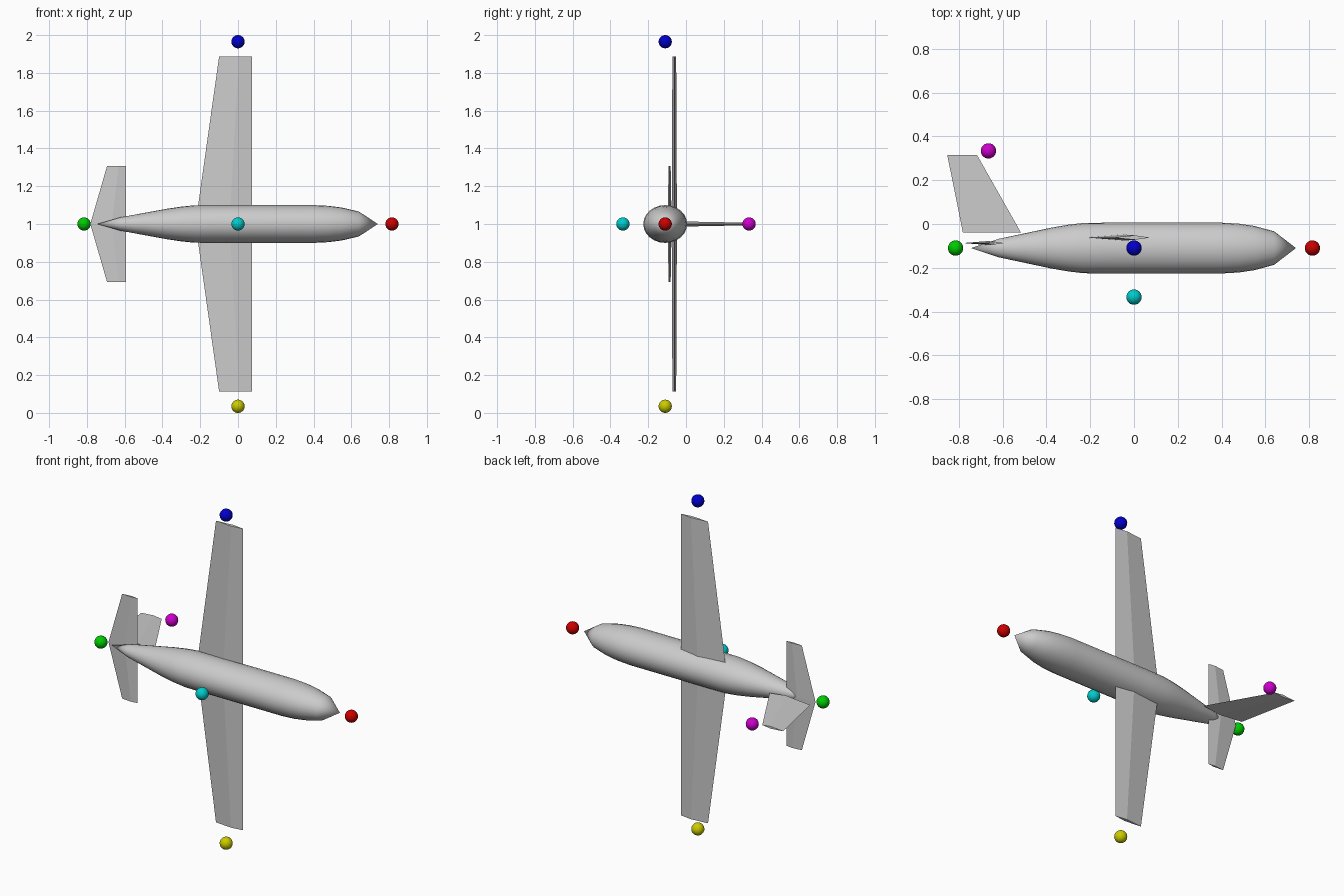
import bpy, bmesh, math
from mathutils import Vector

old = bpy.data.objects.get("Cube")
if old:
    bpy.data.objects.remove(old, do_unlink=True)

AXIS_Y, AXIS_Z = -0.11, 1.0


def material(name, rgb):
    m = bpy.data.materials.new(name)
    m.use_nodes = True
    m.diffuse_color = (*rgb, 1)
    m.node_tree.nodes["Principled BSDF"].inputs["Base Color"].default_value = (*rgb, 1)
    return m


def finish(bm, name, mat, angle=None):
    bmesh.ops.recalc_face_normals(bm, faces=bm.faces)
    mesh = bpy.data.meshes.new(name)
    bm.to_mesh(mesh)
    bm.free()
    mesh.materials.append(mat)
    ob = bpy.data.objects.new(name, mesh)
    bpy.context.collection.objects.link(ob)
    if angle:
        bpy.ops.object.select_all(action='DESELECT')
        ob.select_set(True)
        bpy.context.view_layer.objects.active = ob
        bpy.ops.object.shade_smooth_by_angle(angle=math.radians(angle))
    return ob


def loft(bm, rings):
    """Skin a list of equal-length vertex rings."""
    for a, b in zip(rings, rings[1:]):
        for i in range(len(a)):
            j = (i + 1) % len(a)
            bm.faces.new((a[i], a[j], b[j], b[i]))


def blade(name, mat, stations):
    """Diamond-section surface; each station is (lead, trail, origin, thickness axis)."""
    bm = bmesh.new()
    rings = []
    for lead, trail, thick in stations:
        lead, trail, thick = Vector(lead), Vector(trail), Vector(thick)
        mid = lead.lerp(trail, 0.4)
        rings.append([bm.verts.new(p) for p in (lead, mid + thick, trail, mid - thick)])
    loft(bm, rings)
    bm.faces.new(rings[0])
    bm.faces.new(rings[-1])
    return finish(bm, name, mat)


grey = material("light grey", (0.6, 0.6, 0.6))

# Fuselage: elliptical rings along x, closed to a point at nose and tail
profile = [(-0.62, 0.36), (-0.5, 0.58), (-0.38, 0.8), (-0.3, 0.92), (-0.23, 0.99), (-0.12, 1),
           (0.4, 1), (0.48, 0.96), (0.55, 0.87), (0.64, 0.66)]
SIDES = 24
bm = bmesh.new()
rings = []
for x, s in profile:
    ring = []
    for k in range(SIDES):
        a = math.tau * k / SIDES
        ring.append(bm.verts.new((x, AXIS_Y + 0.116 * s * math.cos(a), AXIS_Z + 0.1 * s * math.sin(a))))
    rings.append(ring)
loft(bm, rings)
for x, ring in ((-0.745, rings[0]), (0.74, rings[-1])):
    tip = bm.verts.new((x, AXIS_Y, AXIS_Z))
    for k in range(SIDES):
        bm.faces.new((ring[k], ring[(k + 1) % SIDES], tip))
finish(bm, "fuselage", grey, 35)

# Wings and tailplanes, mirrored about the fuselage axis
for side, sign in (("left", 1), ("right", -1)):
    blade(side + "_wing", grey, [
        ((0.075, -0.062, AXIS_Z), (-0.225, -0.062, AXIS_Z), (0, 0.014, 0)),
        ((0.075, -0.062, AXIS_Z + sign * 0.887), (-0.1, -0.062, AXIS_Z + sign * 0.887), (0, 0.01, 0))])
    blade(side + "_tailplane", grey, [
        ((-0.593, -0.087, AXIS_Z), (-0.782, -0.087, AXIS_Z), (0, 0.009, 0)),
        ((-0.593, -0.087, AXIS_Z + sign * 0.308), (-0.693, -0.087, AXIS_Z + sign * 0.308), (0, 0.006, 0))])

# Swept fin
blade("fin", grey, [
    ((-0.517, -0.038, AXIS_Z), (-0.782, -0.038, AXIS_Z), (0, 0, 0.014)),
    ((-0.717, 0.315, AXIS_Z), (-0.853, 0.315, AXIS_Z), (0, 0, 0.007))])

# Coloured marker balls at the extremities
markers = [
    ("nose_marker", "red", (0.6, 0, 0), (0.815, AXIS_Y, 1)),
    ("tail_marker", "green", (0, 0.6, 0), (-0.815, AXIS_Y, 1)),
    ("left_wingtip_marker", "blue", (0, 0, 0.6), (0, AXIS_Y, 1.965)),
    ("right_wingtip_marker", "yellow", (0.6, 0.6, 0), (0, AXIS_Y, 0.035)),
    ("fin_marker", "magenta", (0.6, 0, 0.6), (-0.665, 0.334, 1)),
    ("belly_marker", "cyan", (0, 0.6, 0.6), (0, -0.334, 1)),
]
for name, colour, rgb, place in markers:
    bm = bmesh.new()
    bmesh.ops.create_uvsphere(bm, u_segments=24, v_segments=16, radius=0.035)
    bmesh.ops.translate(bm, verts=bm.verts, vec=place)
    finish(bm, name, material(colour, rgb), 60)
